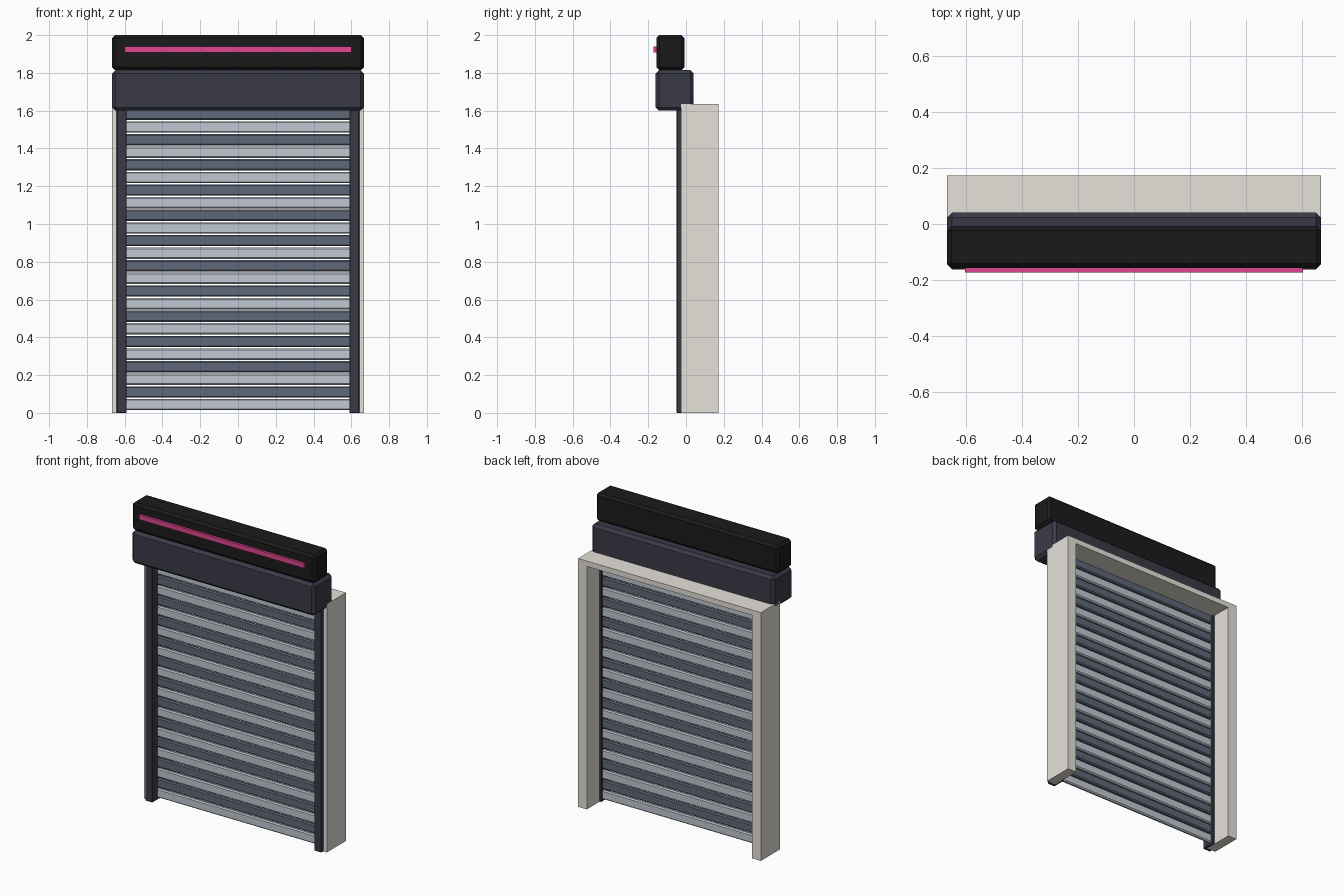
import bpy
import bmesh

if "Cube" in bpy.data.objects:
    bpy.data.objects.remove(bpy.data.objects["Cube"])


def material(name, hex_code):
    """Flat colour from an sRGB hex code, stored as linear values."""
    def lin(v):
        v /= 255
        return v / 12.92 if v <= 0.04045 else ((v + 0.055) / 1.055) ** 2.4
    m = bpy.data.materials.new(name)
    m.diffuse_color = (*[lin(int(hex_code[i:i + 2], 16)) for i in (0, 2, 4)], 1)
    m.use_nodes = True
    m.node_tree.nodes["Principled BSDF"].inputs["Base Color"].default_value = m.diffuse_color
    return m


BLACK = material("sign black", "1a1a1a")
NAVY = material("housing slate", "3a3a47")
DARK = material("dark slat", "606878")
LIGHT = material("light slat", "c1c8d1")
BEIGE = material("frame beige", "e6e2da")
PINK = material("neon pink", "e0458f")


def finish(bm, name, mat, chamfer=0):
    if chamfer:
        bmesh.ops.bevel(bm, geom=bm.edges[:], offset=chamfer, segments=1,
                        affect='EDGES')
    bmesh.ops.recalc_face_normals(bm, faces=bm.faces[:])
    me = bpy.data.meshes.new(name)
    bm.to_mesh(me)
    bm.free()
    me.materials.append(mat)
    ob = bpy.data.objects.new(name, me)
    bpy.context.collection.objects.link(ob)
    return ob


def box(name, mat, x, y, z, chamfer=0):
    """Box given by (min, max) pairs, with optional flat chamfers."""
    bm = bmesh.new()
    bmesh.ops.create_cube(bm, size=1)
    for v in bm.verts:
        for i, (lo, hi) in enumerate((x, y, z)):
            v.co[i] = hi if v.co[i] > 0 else lo
    return finish(bm, name, mat, chamfer)


# Door surround: an upside-down U profile pushed back through the wall
W, IN, TOP, HEAD = 0.666, 0.602, 1.635, 1.6
FRONT, BACK = -0.027, 0.172
profile = [(-W, 0), (-W, TOP), (W, TOP), (W, 0),
           (IN, 0), (IN, HEAD), (-IN, HEAD), (-IN, 0)]
bm = bmesh.new()
face = bm.faces.new([bm.verts.new((x, FRONT, z)) for x, z in profile])
ext = bmesh.ops.extrude_face_region(bm, geom=[face], use_keep_orig=True)
new = [g for g in ext["geom"] if isinstance(g, bmesh.types.BMVert)]
bmesh.ops.translate(bm, vec=(0, BACK - FRONT, 0), verts=new)
finish(bm, "door_surround", BEIGE)

# Guide rails
for name, s in (("left_rail", -1), ("right_rail", 1)):
    box(name, NAVY, sorted((s * 0.589, s * 0.642)), (-0.049, 0.04),
        (0.0, 1.62), 0.003)

# Shutter slats, alternating light and dark with narrow gaps
for i in range(24):
    z = 0.044 + i * 0.0668
    box(f"slat_{i + 1:02d}", DARK if i % 2 else LIGHT, (-0.6, 0.6),
        (0.003, 0.027), (z - 0.03, z + 0.03), 0.007)

# Roller housing, sign box and glowing strip
box("roller_housing", NAVY, (-W, W), (-0.162, 0.041), (1.6, 1.814), 0.018)
box("sign_box", BLACK, (-W, W), (-0.157, -0.008), (1.814, 2.0), 0.016)
box("light_strip", PINK, (-0.602, 0.602), (-0.172, -0.15), (1.909, 1.94))
